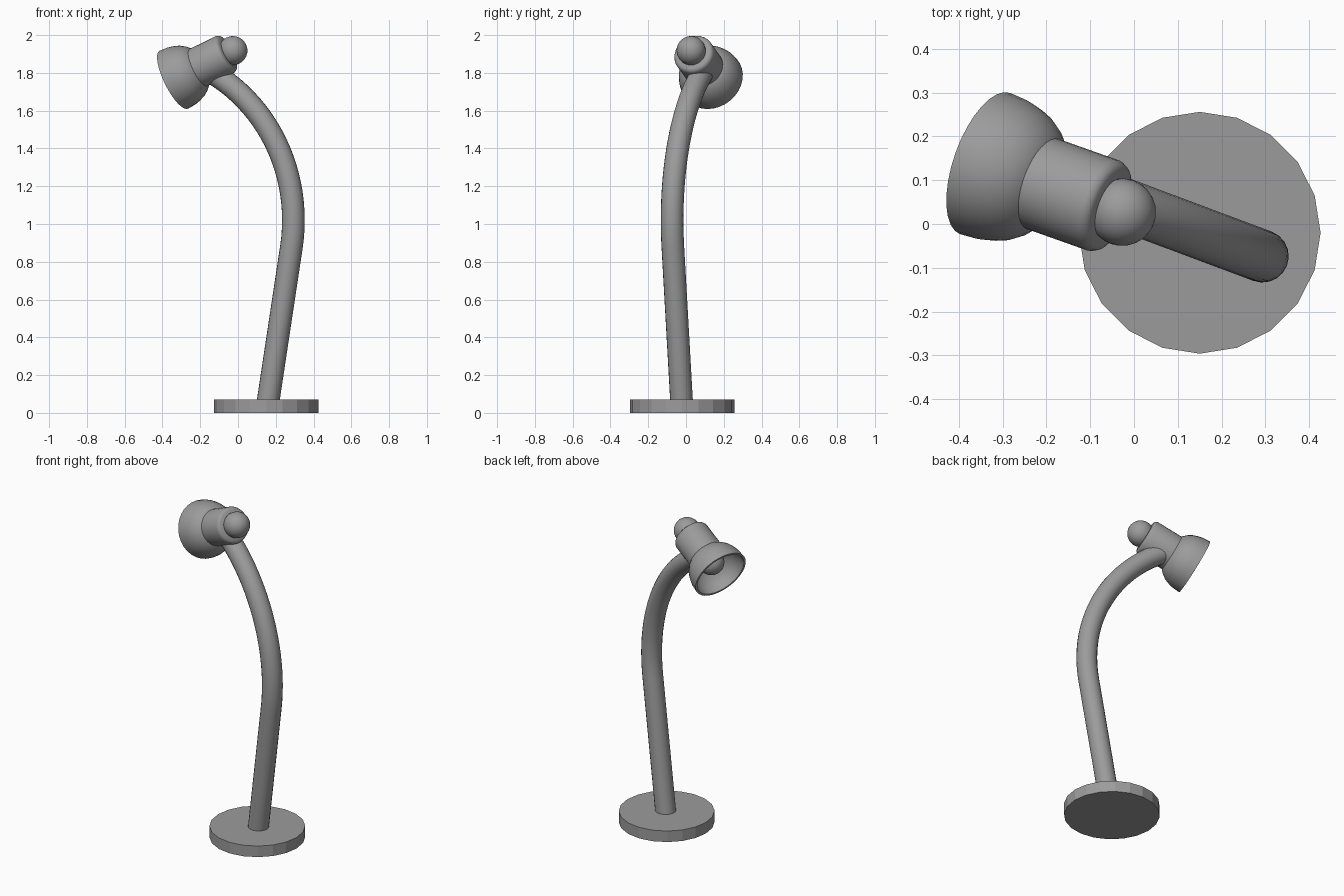
import bpy, bmesh
from math import sin, cos, pi, radians
from mathutils import Vector, Matrix

old = bpy.data.objects.get("Cube")
if old:
    bpy.data.objects.remove(old)

GREY = (0.33, 0.33, 0.33, 1)
mat = bpy.data.materials.new("lamp_grey")
mat.use_nodes = True
mat.diffuse_color = GREY
mat.node_tree.nodes["Principled BSDF"].inputs["Base Color"].default_value = GREY


def lathe(name, profile, matrix, sides=32, sharp=35):
    """Revolve (radius, height) points about local z; zero radius closes an end."""
    bm = bmesh.new()
    verts = [bm.verts.new((r, 0, h)) for r, h in profile]
    edges = [bm.edges.new(pair) for pair in zip(verts, verts[1:])]
    bmesh.ops.spin(bm, geom=verts + edges, cent=(0, 0, 0), axis=(0, 0, 1),
                   angle=2 * pi, steps=sides, use_duplicate=False)
    bmesh.ops.remove_doubles(bm, verts=bm.verts, dist=1e-4)
    bmesh.ops.recalc_face_normals(bm, faces=bm.faces)
    mesh = bpy.data.meshes.new(name)
    bm.to_mesh(mesh)
    bm.free()
    mesh.materials.append(mat)
    obj = bpy.data.objects.new(name, mesh)
    bpy.context.collection.objects.link(obj)
    obj.matrix_world = matrix
    finish(obj, sharp)
    return obj


def finish(obj, sharp=35):
    bpy.ops.object.select_all(action="DESELECT")
    obj.select_set(True)
    bpy.context.view_layer.objects.active = obj
    bpy.ops.object.shade_smooth_by_angle(angle=radians(sharp))


def ball(radius, height, steps=14):
    return [(radius * sin(pi * i / steps), height - radius * cos(pi * i / steps))
            for i in range(steps + 1)]


# Base: a faceted disc
foot = Vector((0.15, -0.02, 0))
lathe("base", [(0, 0), (0.276, 0), (0.276, 0.07), (0, 0.07)],
      Matrix.Translation(foot), sides=20, sharp=10)

# Arm: a leaning straight tube that runs into an arc, in one vertical plane
out = Vector((cos(radians(-20.5)), sin(radians(-20.5)), 0))
bend = 0.893
path = [foot + out * 0.005 + Vector((0, 0, 0.03))]
for i in range(25):
    t = radians(-9 + 73 * i / 24)
    path.append(foot + out * (0.153 - bend * (1 - cos(t)))
                + Vector((0, 0, 1.02 + bend * sin(t))))
curve = bpy.data.curves.new("arm", "CURVE")
curve.dimensions = "3D"
curve.bevel_depth = 0.06
curve.bevel_resolution = 8
curve.use_fill_caps = True
spline = curve.splines.new("POLY")
spline.points.add(len(path) - 1)
for point, co in zip(spline.points, path):
    point.co = (*co, 1)
curve.materials.append(mat)
arm = bpy.data.objects.new("arm", curve)
bpy.context.collection.objects.link(arm)
bpy.ops.object.select_all(action="DESELECT")
arm.select_set(True)
bpy.context.view_layer.objects.active = arm
bpy.ops.object.convert(target="MESH")
finish(bpy.context.view_layer.objects.active)

# Head: every part is turned about one axis that points down and outward
axis = Vector((-0.854, 0.303, -0.421))
head = (Matrix.Translation((-0.027, 0.027, 1.918))
        @ axis.to_track_quat("Z", "Y").to_matrix().to_4x4())

lathe("rear_knob", ball(0.077, 0), head)
lathe("socket", [(0, 0.03), (0.092, 0.03), (0.103, 0.037), (0.109, 0.05),
                 (0.109, 0.215), (0, 0.215)], head, sharp=40)
lathe("shade", [(0, 0.2), (0.09, 0.2), (0.115, 0.215), (0.134, 0.235), (0.15, 0.26),
                (0.161, 0.29), (0.168, 0.32), (0.171, 0.366), (0.158, 0.366),
                (0.154, 0.325), (0.142, 0.28), (0.1, 0.235), (0, 0.225)], head, sharp=40)
lathe("bulb", ball(0.075, 0.265), head)
